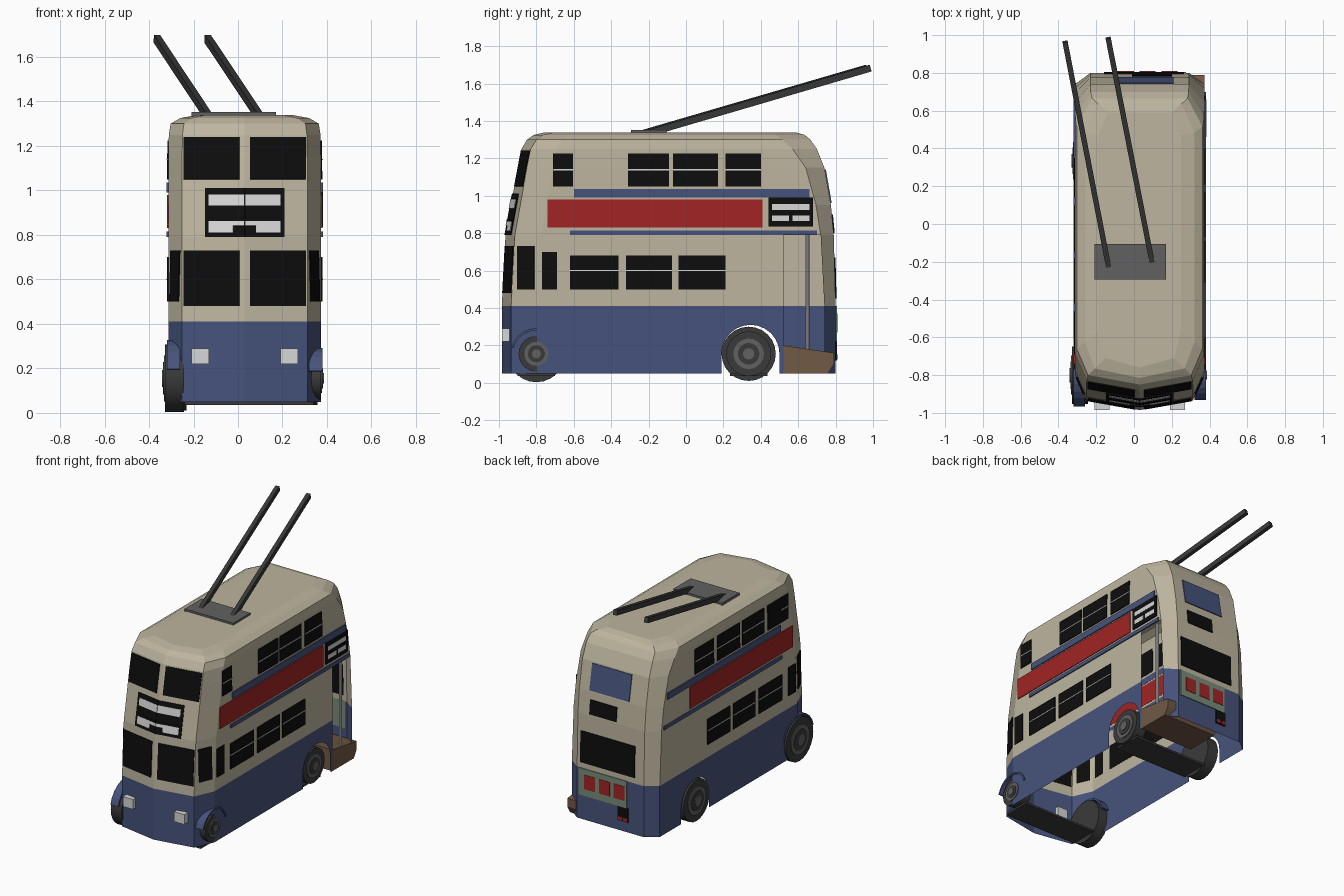
import bpy, bmesh, math
from mathutils import Vector

if "Cube" in bpy.data.objects:
    bpy.data.objects.remove(bpy.data.objects["Cube"])

CX = 0.03  # body centre line


def mat(name, r, g, b):
    m = bpy.data.materials.new(name)
    m.diffuse_color = (r, g, b, 1)
    m.use_nodes = True
    m.node_tree.nodes["Principled BSDF"].inputs["Base Color"].default_value = m.diffuse_color
    return m


CREAM = mat("cream", 0.51, 0.46, 0.345)
BLUE = mat("blue", 0.062, 0.086, 0.20)
RED = mat("red", 0.36, 0.018, 0.018)
BLACK = mat("black", 0.004, 0.004, 0.004)
TYRE = mat("dark_grey", 0.042, 0.042, 0.042)
GREY = mat("grey", 0.12, 0.12, 0.12)
WHITE = mat("white", 0.68, 0.68, 0.68)
BROWN = mat("brown", 0.17, 0.10, 0.06)
GREEN = mat("pale_green", 0.19, 0.26, 0.19)


def mesh_obj(name, verts, faces, mats, fix=True):
    me = bpy.data.meshes.new(name)
    me.from_pydata([tuple(v) for v in verts], [], faces)
    for m in mats:
        me.materials.append(m)
    if fix:
        bm = bmesh.new()
        bm.from_mesh(me)
        bmesh.ops.recalc_face_normals(bm, faces=bm.faces)
        bm.to_mesh(me)
        bm.free()
    ob = bpy.data.objects.new(name, me)
    bpy.context.collection.objects.link(ob)
    return ob


HEX = [(0, 1, 2, 3), (7, 6, 5, 4), (0, 4, 5, 1), (1, 5, 6, 2), (2, 6, 7, 3), (3, 7, 4, 0)]


def box(name, x0, x1, y0, y1, z0, z1, m):
    v = [(x, y, z) for z in (z0, z1) for x, y in ((x0, y0), (x1, y0), (x1, y1), (x0, y1))]
    return mesh_obj(name, v, HEX, [m])


# Body levels: z, front y, rear y, half width, rear corner depth
RINGS = [(0.05, -0.985, 0.80, 0.343, 0.06), (0.41, -0.985, 0.80, 0.343, 0.06),
         (0.79, -0.965, 0.79, 0.343, 0.07), (0.95, -0.936, 0.775, 0.343, 0.08),
         (1.15, -0.90, 0.74, 0.343, 0.10), (1.25, -0.88, 0.70, 0.341, 0.13),
         (1.30, -0.85, 0.665, 0.333, 0.15), (1.325, -0.815, 0.635, 0.29, 0.15),
         (1.338, -0.76, 0.59, 0.22, 0.12)]


def section(z):
    """Plan outline of the body at height z, counter-clockwise from the front centre."""
    k = max(i for i in range(len(RINGS) - 1) if i == 0 or RINGS[i][0] <= z)
    a, b = RINGS[k], RINGS[k + 1]
    t = (z - a[0]) / (b[0] - a[0])
    yf, yr, w, rc = [a[i] + (b[i] - a[i]) * t for i in range(1, 5)]
    side = yr - rc
    half = [(0, yf), (0.82 * w, yf + 0.05), (w, yf + 0.19), (w, min(0.52, side - 0.02)),
            (w, side), (0.76 * w, yr)]
    pts = half + [(-x, y) for x, y in half[:0:-1]]
    return [Vector((CX + x, y, z)) for x, y in pts]


N = 11
FRONT_R, CORNER_R, SIDE_R, REAR, SIDE_L, CORNER_L, FRONT_L = 0, 1, 2, 5, 8, 9, 10

# Hollow body shell, with side skirts and the open rear entrance left out
verts, faces, cols = [], [], []
for r in RINGS:
    verts += section(r[0])
for k in range(len(RINGS) - 1):
    for i in range(N):
        if (k == 0 and i in (SIDE_R, SIDE_L)) or (k < 2 and i == 3):
            continue
        j = (i + 1) % N
        faces.append((k * N + i, k * N + j, (k + 1) * N + j, (k + 1) * N + i))
        cols.append(1 if k == 0 else 0)
faces.append(tuple(range((len(RINGS) - 1) * N, len(RINGS) * N)))
cols.append(0)
body = mesh_obj("body_shell", verts, faces, [CREAM, BLUE], fix=False)
body.data.polygons.foreach_set("material_index", cols)

# Side skirts with rear wheel arches
for s, nm in ((1, "right"), (-1, "left")):
    x = CX + s * 0.343
    arc = [(0.345 - 0.155 * math.cos(a), 0.155 + 0.155 * math.sin(a))
           for a in [math.pi * i / 12 for i in range(13)]]
    prof = [(-0.795, 0.41), (-0.795, 0.05), (0.19, 0.05)] + arc + [(0.50, 0.05), (0.52, 0.05), (0.52, 0.41)]
    f = list(range(len(prof)))
    mesh_obj(nm + "_skirt", [(x, y, z) for y, z in prof], [f if s > 0 else f[::-1]], [BLUE], fix=False)


def plate(name, facet, a, b, z0, z1, m, lift=0.006):
    """Thin panel lying on one body facet; a and b are x on front/rear, y elsewhere."""
    ax = 0 if facet in (FRONT_R, FRONT_L, REAR) else 1

    def at(c, z):
        s = section(z)
        p, q = s[facet], s[(facet + 1) % N]
        return p.lerp(q, (c - p[ax]) / (q[ax] - p[ax]))

    quad = [at(a, z0), at(b, z0), at(b, z1), at(a, z1)]
    s = section(z0)
    d = s[(facet + 1) % N] - s[facet]
    n = (quad[1] - quad[0]).cross(quad[3] - quad[0]).normalized()
    if n.dot(Vector((d.y, -d.x, 0))) < 0:
        n = -n
    return mesh_obj(name, [p - n * 0.001 for p in quad] + [p + n * lift for p in quad], HEX, [m])


# Front windows, destination box and lamps
for fc, s, nm in ((FRONT_R, 1, "right"), (FRONT_L, -1, "left")):
    def px(d):
        return CX + s * d
    plate("front_lower_window_" + nm, fc, px(0.024), px(0.274), 0.48, 0.73, BLACK)
    plate("front_upper_window_" + nm, fc, px(0.024), px(0.274), 1.05, 1.24, BLACK)
    plate("front_sign_" + nm, fc, px(0), px(0.178), 0.79, 1.01, BLACK)
    plate("front_sign_top_" + nm, fc, px(0), px(0.16), 0.93, 0.98, WHITE, 0.009)
    plate("front_sign_mid_" + nm, fc, px(0), px(0.16), 0.855, 0.875, BLACK, 0.0085)
    plate("front_sign_low_" + nm, fc, px(0.05), px(0.16), 0.81, 0.86, WHITE, 0.009)
    plate("front_sign_bar_" + nm, fc, px(0), px(0.06), 0.84, 0.86, WHITE, 0.009)
    lx = CX + s * 0.2
    box("headlamp_" + nm, lx - 0.04, lx + 0.04, -0.985, -0.93, 0.22, 0.29, WHITE)

# Side windows, banners and stripes
UPPER = {SIDE_R: [(-0.31, -0.09), (-0.07, 0.17), (0.21, 0.40)],
         SIDE_L: [(-0.42, -0.18), (-0.15, 0.10), (0.14, 0.35)]}
LOWER = [(-0.62, -0.36), (-0.32, -0.075), (-0.04, 0.21)]
for fc, cor, nm in ((SIDE_R, CORNER_R, "right"), (SIDE_L, CORNER_L, "left")):
    for i, (a, b) in enumerate(UPPER[fc]):
        plate(f"upper_window_{nm}_{i}", fc, a, b, 1.05, 1.225, BLACK)
        plate(f"upper_window_bar_{nm}_{i}", fc, a, b, 1.136, 1.142, WHITE, 0.008)
    for i, (a, b) in enumerate(LOWER):
        plate(f"lower_window_{nm}_{i}", fc, a, b, 0.50, 0.68, BLACK)
        plate(f"lower_window_bar_{nm}_{i}", fc, a, b, 0.597, 0.603, WHITE, 0.008)
    a0 = -0.71 if fc == SIDE_R else -0.69
    plate("upper_front_side_window_" + nm, fc, a0, -0.605 if fc == SIDE_R else -0.46, 1.05, 1.225, BLACK)
    plate("upper_front_side_bar_" + nm, fc, a0, -0.605, 1.136, 1.142, WHITE, 0.008)
    plate("cab_window_" + nm, fc, -0.77, -0.69, 0.50, 0.70, BLACK)
    plate("cab_corner_window_" + nm, cor, -0.90, -0.81, 0.50, 0.73, BLACK)
    plate("banner_" + nm, fc, -0.74, 0.41, 0.83, 0.98, RED)
    plate("upper_stripe_" + nm, fc, -0.60, 0.66, 0.99, 1.035, BLUE, 0.008)
    plate("lower_stripe_" + nm, fc, -0.62, 0.70, 0.79, 0.815, BLUE, 0.008)

# Side destination box beside the entrance
plate("side_sign", SIDE_R, 0.44, 0.68, 0.835, 0.99, BLACK, 0.009)
for i, (a, b, z0, z1) in enumerate([(0.46, 0.66, 0.925, 0.955), (0.46, 0.55, 0.865, 0.895), (0.57, 0.66, 0.865, 0.895)]):
    plate(f"side_sign_text_strip_{i}", SIDE_R, a, b, z0, z1, WHITE, 0.0098)

# Rear windows, number panel and tail lights
plate("rear_window", REAR, 0.265, -0.16, 0.45, 0.67, BLACK)
plate("rear_sign", REAR, 0.20, -0.01, 0.80, 0.90, BLACK)
plate("rear_upper_window", REAR, 0.21, -0.10, 0.96, 1.14, BLUE)
plate("rear_panel", REAR, 0.275, -0.10, 0.22, 0.41, GREEN)
for i in range(3):
    x = 0.23 - i * 0.115
    plate(f"rear_red_panel_{i}", REAR, x, x - 0.085, 0.27, 0.37, RED, 0.009)
plate("tail_lamp_base", REAR, -0.03, -0.11, 0.12, 0.22, BLACK)
for i in range(2):
    plate(f"tail_lamp_{i}", REAR, -0.035 - i * 0.04, -0.065 - i * 0.04, 0.125, 0.15, RED, 0.009)

# Entrance platform and grab pole
prof = [(0.52, 0.05), (0.76, 0.05), (0.79, 0.10), (0.79, 0.16), (0.52, 0.20)]
mesh_obj("platform", [(x, y, z) for x in (-0.05, 0.373) for y, z in prof],
         [(0, 1, 2, 3, 4), (9, 8, 7, 6, 5)] + [(i, (i + 1) % 5, (i + 1) % 5 + 5, i + 5) for i in range(5)], [BROWN])


def cylinder(name, loc, r, depth, m, axis="X", sides=24):
    rot = (0, math.pi / 2, 0) if axis == "X" else (0, 0, 0)
    bpy.ops.mesh.primitive_cylinder_add(vertices=sides, radius=r, depth=depth, location=loc, rotation=rot)
    ob = bpy.context.object
    ob.name = name
    ob.data.materials.append(m)
    bpy.ops.object.shade_smooth_by_angle(angle=math.radians(35))


cylinder("grab_pole", (0.345, 0.65, 0.48), 0.011, 0.63, WHITE, "Z", 10)

# Wheels: smaller on the entrance side, larger on the other
for nm, s, x, y, r in (("front_right", 1, 0.33, -0.80, 0.095), ("rear_right", 1, 0.315, 0.335, 0.12),
                       ("front_left", -1, -0.285, -0.80, 0.152), ("rear_left", -1, -0.275, 0.335, 0.145)):
    cylinder(nm + "_tyre", (x, y, 0.155), r, 0.085, TYRE)
    cylinder(nm + "_rim", (x + s * 0.005, y, 0.155), r * 0.68, 0.087, GREY)
    cylinder(nm + "_dish", (x + s * 0.008, y, 0.155), r * 0.48, 0.087, TYRE)
    cylinder(nm + "_hub", (x + s * 0.012, y, 0.155), r * 0.25, 0.087, GREY)

# Front wheel flares
for s, nm in ((1, "right"), (-1, "left")):
    r = 0.125 if s > 0 else 0.16
    v, f = [], []
    for i in range(11):
        a = math.pi * (0.08 + 0.84 * i / 10)
        for x, rr in ((0.29, r), (0.35, r), (0.35, r + 0.012), (0.29, r + 0.012)):
            v.append((CX + s * x, -0.80 + rr * math.cos(a), 0.155 + rr * math.sin(a)))
    for i in range(10):
        f += [(4 * i + j, 4 * i + (j + 1) % 4, 4 * i + 4 + (j + 1) % 4, 4 * i + 4 + j) for j in range(4)]
    mesh_obj("wheel_flare_" + nm, v, f + [(3, 2, 1, 0), (40, 41, 42, 43)], [BLUE])

# Underside axle plates
for nm, y in (("front", -0.80), ("rear", 0.335)):
    box(nm + "_axle_plate", -0.24, 0.34, y - 0.10, y + 0.10, 0.035, 0.05, TYRE)

# Roof base and current collector poles
box("pole_base", -0.21, 0.17, -0.295, -0.105, 1.33, 1.352, GREY)
for nm, p, q in (("left", (-0.135, -0.225, 1.335), (-0.365, 0.965, 1.682)),
                 ("right", (0.095, -0.20, 1.335), (-0.137, 0.985, 1.682))):
    p, q = Vector(p), Vector(q)
    d = (q - p).normalized()
    u = d.cross(Vector((0, 0, 1))).normalized() * 0.014
    w = u.cross(d).normalized() * 0.018
    mesh_obj("collector_pole_" + nm, [c + u * a + w * b for c in (p, q)
             for a, b in ((-1, -1), (1, -1), (1, 1), (-1, 1))], HEX, [TYRE])
